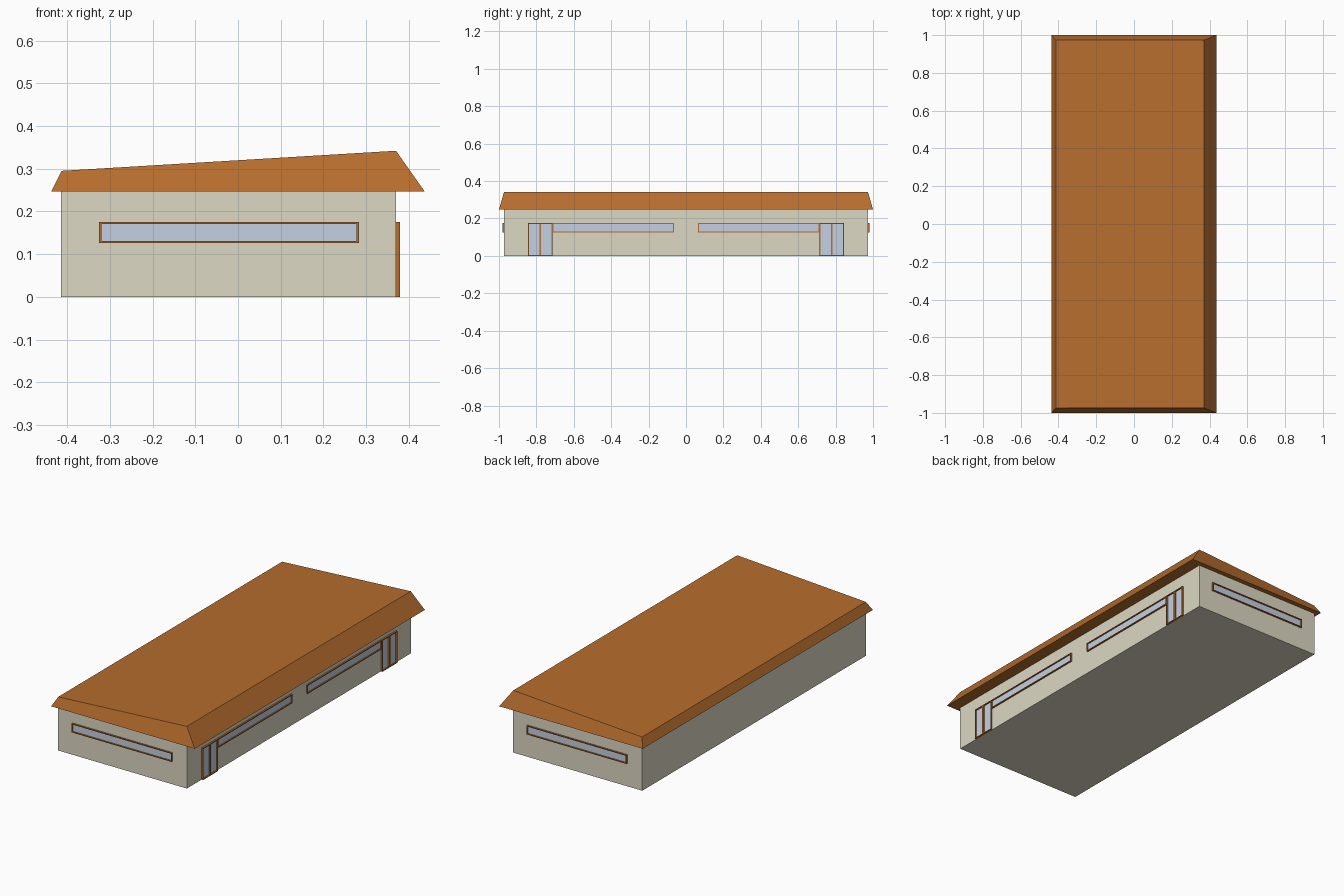
import bpy, bmesh
from mathutils import Vector

if "Cube" in bpy.data.objects:
    bpy.data.objects.remove(bpy.data.objects["Cube"])


def material(name, rgb):
    m = bpy.data.materials.new(name)
    m.diffuse_color = (*rgb, 1)
    m.use_nodes = True
    m.node_tree.nodes["Principled BSDF"].inputs["Base Color"].default_value = m.diffuse_color
    return m


BROWN = material("brown", (0.47, 0.155, 0.027))
CREAM = material("cream", (0.72, 0.69, 0.55))
GLASS = material("glass", (0.56, 0.63, 0.75))


def finish(name, bm, mat):
    bmesh.ops.recalc_face_normals(bm, faces=bm.faces)
    mesh = bpy.data.meshes.new(name)
    bm.to_mesh(mesh)
    bm.free()
    mesh.materials.append(mat)
    ob = bpy.data.objects.new(name, mesh)
    bpy.context.collection.objects.link(ob)
    return ob


def add_box(bm, lo, hi):
    verts = bmesh.ops.create_cube(bm, size=1)["verts"]
    for v in verts:
        v.co = Vector([lo[i] if v.co[i] < 0 else hi[i] for i in range(3)])
    return verts


X0, X1, Y = -0.415, 0.37, 0.973   # wall extents
EAVE = 0.247
T = 0.005                         # frame bar width

# Walls
bm = bmesh.new()
add_box(bm, (X0, -Y, 0), (X1, Y, EAVE))
finish("walls", bm, CREAM)

# Roof: sloping top with flared skirt on every side
bm = bmesh.new()
for v in add_box(bm, (-0.437, -1, EAVE), (0.437, 1, 0.3)):
    if v.co.z > 0.29:
        right = v.co.x > 0
        v.co = (X1 if right else X0 + 0.002, Y if v.co.y > 0 else -Y,
                0.342 if right else 0.295)
finish("roof", bm, BROWN)


def framed_pane(name, side, u0, u1, z0, z1, depth):
    """Frame and glass on a wall; side is 'front', 'back' or 'right'."""
    def span(ua, ub, za, zb, d):
        if side == "right":
            return (X1 - 0.002, ua, za), (X1 + d, ub, zb)
        if side == "front":
            return (ua, -Y - d, za), (ub, -Y + 0.002, zb)
        return (ua, Y - 0.002, za), (ub, Y + d, zb)

    bm = bmesh.new()
    for bar in ((u0, u0 + T, z0, z1), (u1 - T, u1, z0, z1),
                (u0 + T, u1 - T, z0, z0 + T), (u0 + T, u1 - T, z1 - T, z1)):
        add_box(bm, *span(*bar, depth))
    finish(name + "_frame", bm, BROWN)
    bm = bmesh.new()
    add_box(bm, *span(u0 + T, u1 - T, z0 + T, z1 - T, 0.002))
    finish(name + "_glass", bm, GLASS)


# End windows
for side in ("front", "back"):
    framed_pane(side + "_window", side, -0.325, 0.283, 0.126, 0.175, 0.008)

# Long side: strip windows and double doors, mirrored about the middle
for label, s in (("near", -1), ("far", 1)):
    for part, a, b, z0, d in (("side_window", 0.065, 0.713, 0.126, 0.008),
                              ("inner_door", 0.713, 0.779, 0.0, 0.009),
                              ("outer_door", 0.779, 0.844, 0.0, 0.009)):
        u0, u1 = sorted((s * a, s * b))
        framed_pane(f"{label}_{part}", "right", u0, u1, z0, 0.175, d)
